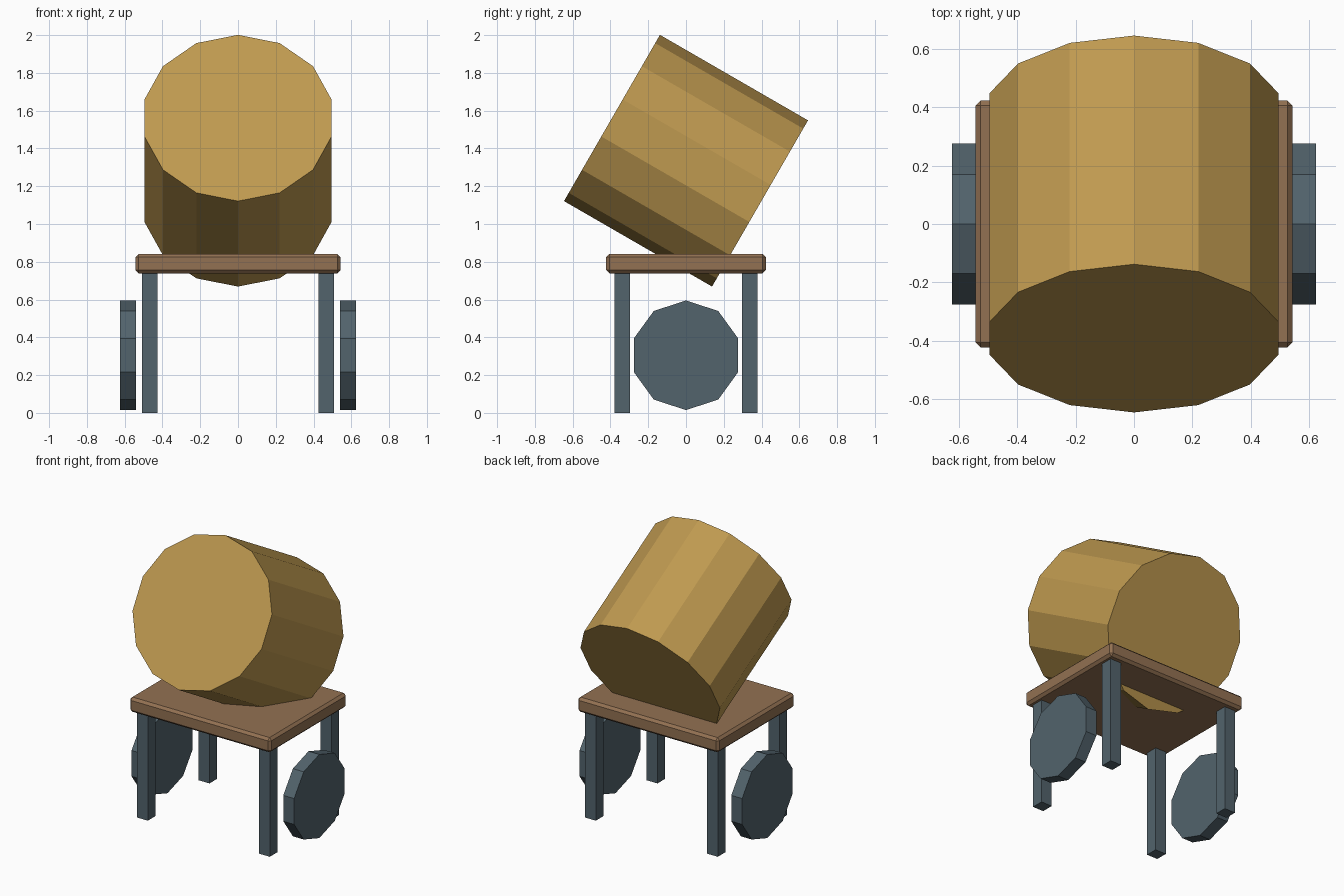
import bpy
from math import radians, pi
from mathutils import Matrix

if "Cube" in bpy.data.objects:
    bpy.data.objects.remove(bpy.data.objects["Cube"])


def material(name, rgb):
    m = bpy.data.materials.new(name)
    m.diffuse_color = (*rgb, 1)
    m.use_nodes = True
    m.node_tree.nodes["Principled BSDF"].inputs["Base Color"].default_value = m.diffuse_color
    return m


GOLD = material("straw_gold", (0.52, 0.32, 0.08))
WOOD = material("brown_wood", (0.29, 0.165, 0.085))
STEEL = material("slate_metal", (0.085, 0.125, 0.15))


def finish(name, mat):
    ob = bpy.context.object
    ob.name = name
    ob.data.materials.append(mat)
    return ob


def box(name, loc, size, mat):
    bpy.ops.mesh.primitive_cube_add(size=1, location=loc)
    ob = finish(name, mat)
    ob.data.transform(Matrix.Diagonal((*size, 1)))
    return ob


def drum(name, sides, radius, depth, loc, rot, mat, spin=0):
    bpy.ops.mesh.primitive_cylinder_add(vertices=sides, radius=radius, depth=depth,
                                        location=loc, rotation=rot)
    ob = finish(name, mat)
    ob.data.transform(Matrix.Rotation(spin, 4, 'Z'))
    return ob


# Tilted 14-sided drum, front cap facing forward and up
drum("tilted_drum", 14, 0.508, 0.905, (0, 0, 1.335), (radians(60), 0, 0), GOLD)

# Platform with chamfered edges
top = box("platform", (0, 0, 0.79), (1.085, 0.845, 0.102), WOOD)
bev = top.modifiers.new("edge_chamfer", 'BEVEL')
bev.width = 0.017
bev.segments = 1

# Four legs and two side wheels
for sx, side in ((-1, "left"), (1, "right")):
    for sy, end in ((-1, "front"), (1, "back")):
        box(f"{end}_{side}_leg", (sx * 0.468, sy * 0.338, 0.37), (0.083, 0.083, 0.74), STEEL)
    drum(f"{side}_wheel", 10, 0.29, 0.083, (sx * 0.582, 0, 0.305), (0, pi / 2, 0), STEEL, pi / 2)
